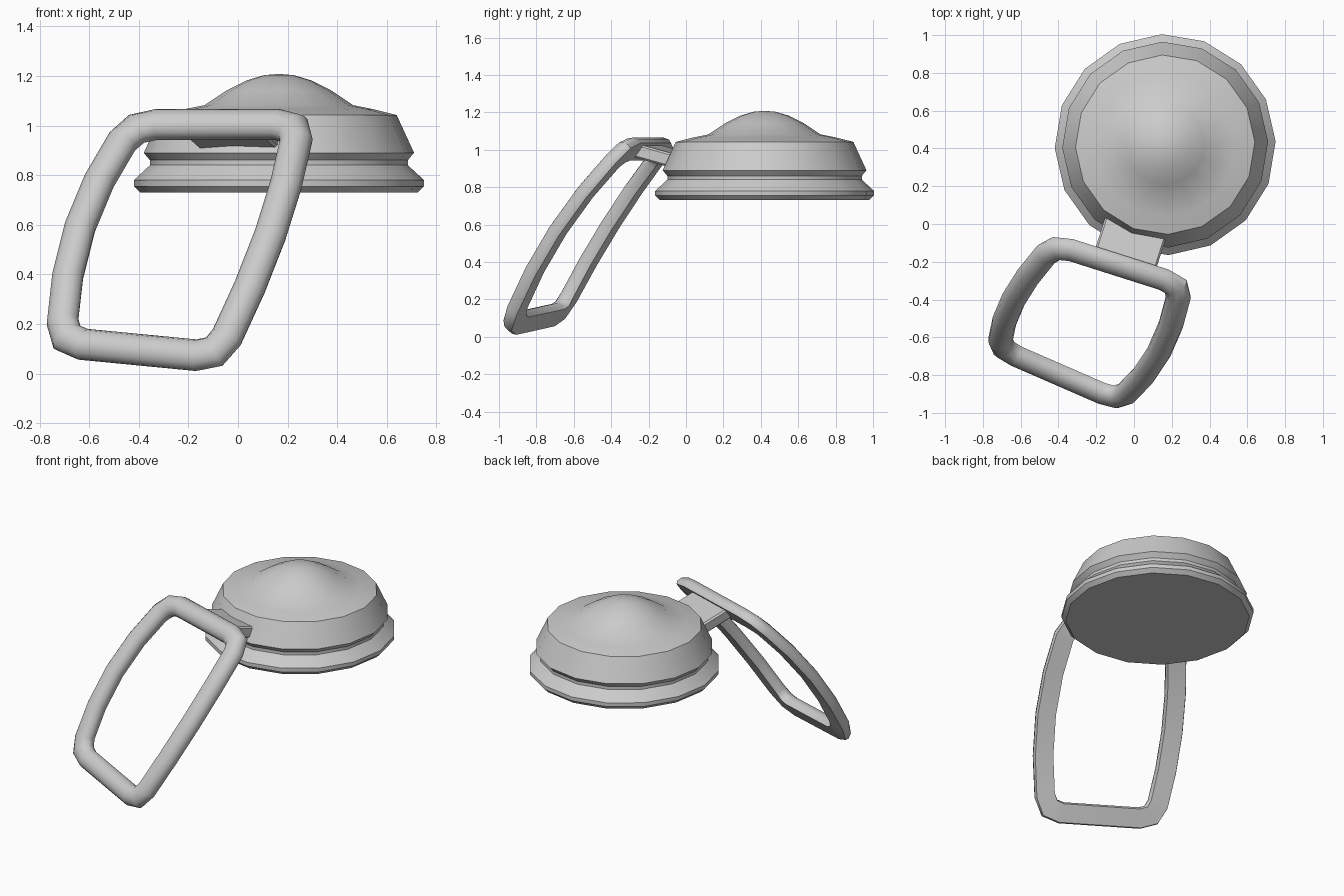
import bpy, bmesh, math
from mathutils import Vector, Matrix

if "Cube" in bpy.data.objects:
    bpy.data.objects.remove(bpy.data.objects["Cube"])


def make_object(name, bm, angle=35):
    bmesh.ops.recalc_face_normals(bm, faces=bm.faces[:])
    mesh = bpy.data.meshes.new(name)
    bm.to_mesh(mesh)
    bm.free()
    ob = bpy.data.objects.new(name, mesh)
    bpy.context.collection.objects.link(ob)
    bpy.ops.object.select_all(action='DESELECT')
    ob.select_set(True)
    bpy.context.view_layer.objects.active = ob
    bpy.ops.object.shade_smooth_by_angle(angle=math.radians(angle))
    return ob


def bridge(bm, a, b):
    n = len(a)
    for i in range(n):
        bm.faces.new((a[i], a[(i + 1) % n], b[(i + 1) % n], b[i]))


# Domed button: 16-sided lathe with a flat underside
profile = [(0.56, 0.73), (0.585, 0.755), (0.585, 0.78), (0.52, 0.84), (0.52, 0.86),
           (0.545, 0.89), (0.475, 1.042), (0.455, 1.047), (0.38, 1.066), (0.30, 1.082),
           (0.21, 1.142), (0.13, 1.182), (0.06, 1.203)]
centre, sides = Vector((0.165, 0.42, 0)), 16
bm = bmesh.new()
rings = []
for r, z in profile:
    ring = []
    for i in range(sides):
        a = 2 * math.pi * i / sides + 0.03
        ring.append(bm.verts.new(centre + Vector((r * math.cos(a), r * math.sin(a), z))))
    rings.append(ring)
for a, b in zip(rings, rings[1:]):
    bridge(bm, a, b)
bm.faces.new(rings[0])
top = bm.verts.new(centre + Vector((0, 0, 1.208)))
for i in range(sides):
    bm.faces.new((rings[-1][i], rings[-1][(i + 1) % sides], top))
make_object("domed_button", bm)

# Pull ring: D-shaped section swept round a bowed, leaning rectangle
tl, tr, br, bl = (Vector(p) for p in ((-0.42, -0.12, 1.01), (0.24, -0.33, 1.01),
                                      (-0.09, -0.94, 0.075), (-0.71, -0.67, 0.135)))
across = (tr - tl).normalized()
normal = (bl + br - tl - tr).cross(across).normalized()
if normal.z < 0:
    normal = -normal


def side_point(a, b, t, out):
    bow = 4 * t * (1 - t)
    return a.lerp(b, t) + bow * (out * 0.065 * across + 0.045 * normal)


corners = [tl, tr, br, bl]
bows = [None, 1, None, -1]
stations = []
for k in range(4):
    a, b = corners[k], corners[(k + 1) % 4]
    inset = 0.09 / (b - a).length
    ts = (inset, 0.5, 1 - inset) if bows[k] is None else (inset, 0.28, 0.5, 0.72, 1 - inset)
    stations.append([a.lerp(b, t) if bows[k] is None else side_point(a, b, t, bows[k]) for t in ts])
path = []
for k in range(4):
    pts, nxt = stations[k], stations[(k + 1) % 4]
    path += pts
    path.append(pts[-1] * 0.25 + corners[(k + 1) % 4] * 0.5 + nxt[0] * 0.25)

section = [(-0.055, -0.04), (0.06, -0.04), (0.068, -0.02), (0.06, 0.012), (0.035, 0.036), (0, 0.045),
           (-0.035, 0.036), (-0.058, 0.012), (-0.062, -0.015)]
middle = sum(path, Vector()) / len(path)
bm = bmesh.new()
rings = []
for i, p in enumerate(path):
    d0 = (p - path[i - 1]).normalized()
    d1 = (path[(i + 1) % len(path)] - p).normalized()
    side = (d0 + d1).cross(normal).normalized()
    if side.dot(p - middle) < 0:
        side = -side
    mitre = 1 / max(0.7, math.cos(d0.angle(d1) / 2))
    up = side.cross(d0 + d1).normalized()
    if up.dot(normal) < 0:
        up = -up
    rings.append([bm.verts.new(p + side * w * mitre + up * h) for w, h in section])
for i in range(len(rings)):
    bridge(bm, rings[i], rings[(i + 1) % len(rings)])
make_object("pull_ring", bm, 45)

# Flat tab joining the ring to the button
start, end = Vector((-0.06, -0.235, 1.0)), Vector((0.03, 0.05, 0.92))
fwd = (end - start).normalized()
x = fwd.cross(Vector((0, 0, 1))).normalized()
z = x.cross(fwd)
frame = Matrix((x, fwd, z)).transposed().to_4x4()
frame.translation = (start + end) / 2
bm = bmesh.new()
bmesh.ops.create_cube(bm, size=1, matrix=frame @ Matrix.Diagonal((0.34, (end - start).length, 0.075, 1)))
bmesh.ops.bevel(bm, geom=bm.edges[:], offset=0.01, segments=1, affect='EDGES')
make_object("connecting_tab", bm, 30)
